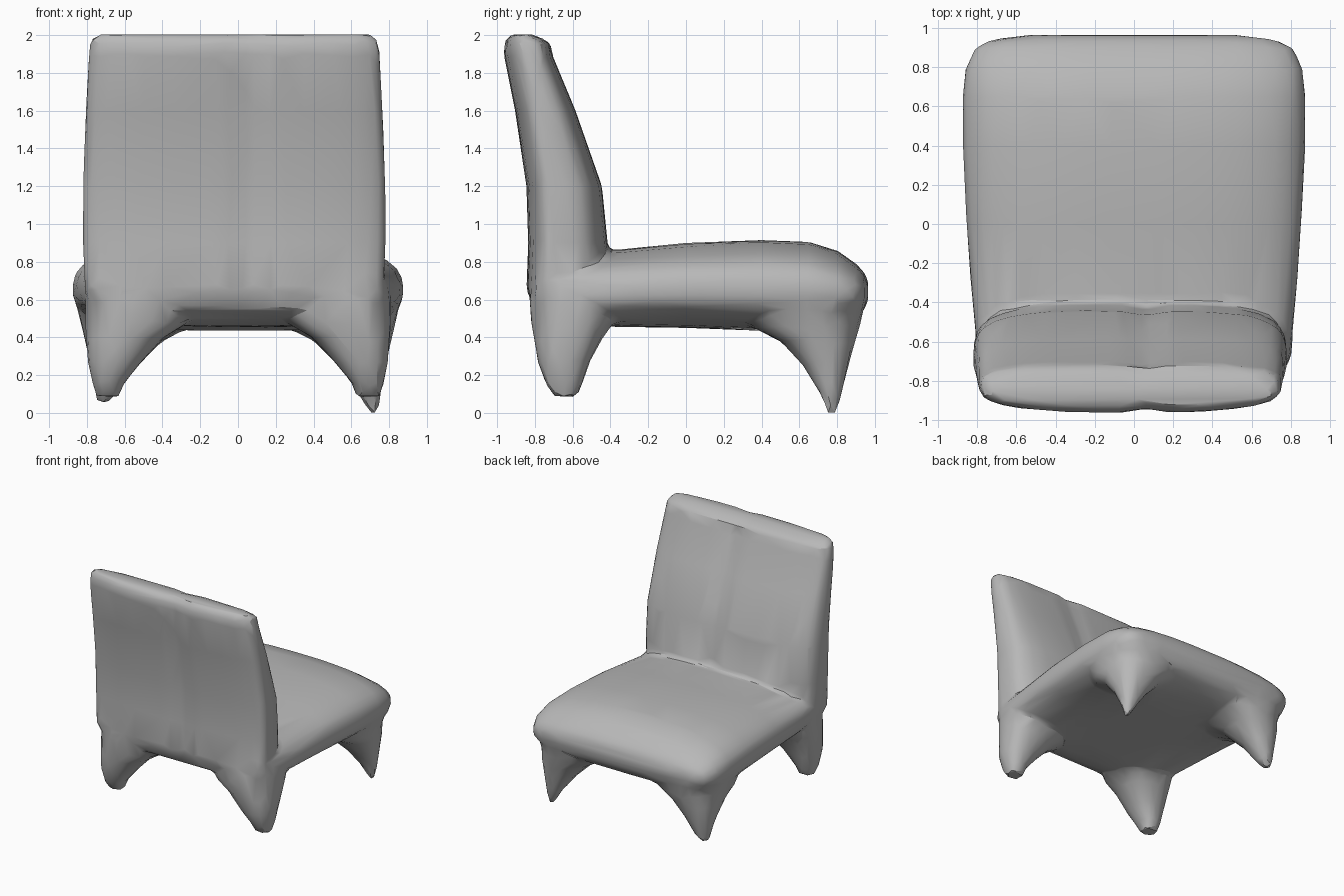
import bpy, bmesh, math

cube = bpy.data.objects.get("Cube")
if cube:
    bpy.data.objects.remove(cube, do_unlink=True)

bm = bmesh.new()


def loft(axis, sections, n_low, n_high, sides, groove=0.0):
    """Skin rounded-box rings: (position, x centre, x radius, low, widest level, high)."""
    rings = []
    for t, cx, rx, low, mid, high in sections:
        ring = []
        for i in range(sides):
            a = 2 * math.pi * i / sides
            c, s = math.cos(a), math.sin(a)
            n = n_high if s > 0 else n_low
            r = (abs(c) ** n + abs(s) ** n) ** (-1 / n)
            x = cx + rx * r * c
            depth = high - mid if s > 0 else mid - low
            depth -= groove * math.exp(-((x - 0.06) / 0.08) ** 2)
            o = mid + depth * r * s
            ring.append(bm.verts.new((x, t, o) if axis == "y" else (x, o, t)))
        rings.append(ring)
    for lower, upper in zip(rings, rings[1:]):
        for i in range(sides):
            j = (i + 1) % sides
            bm.faces.new((lower[i], lower[j], upper[j], upper[i]))
    bm.faces.new(rings[0])
    bm.faces.new(rings[-1])


# Seat cushion: y, half width, bottom, top
seat = [(-0.8, 0.74, 0.55, 0.78), (-0.7, 0.79, 0.5, 0.82),
        (-0.55, 0.81, 0.46, 0.85), (-0.35, 0.83, 0.455, 0.865),
        (0, 0.855, 0.45, 0.9), (0.4, 0.875, 0.435, 0.915),
        (0.65, 0.875, 0.435, 0.905), (0.8, 0.86, 0.455, 0.86),
        (0.9, 0.81, 0.5, 0.79), (0.94, 0.73, 0.54, 0.75), (0.965, 0.55, 0.59, 0.7)]
loft("y", [(y, 0, w, b, b + 0.45 * (t - b), t) for y, w, b, t in seat], 2.8, 2.7, 64)

# Leaning backrest with a shallow centre groove: z, half width, rear, front
back = [(0.54, 0.74, -0.8, -0.46), (0.65, 0.79, -0.845, -0.42),
        (0.9, 0.8, -0.835, -0.415), (1.2, 0.8, -0.845, -0.445),
        (1.6, 0.785, -0.905, -0.585), (1.9, 0.77, -0.965, -0.71),
        (1.955, 0.765, -0.965, -0.715), (1.985, 0.75, -0.945, -0.765),
        (2.005, 0.72, -0.925, -0.82)]
loft("z", [(z, -0.02, w, r, r + min(0.12, 0.5 * (f - r)), f) for z, w, r, f in back],
     2.6, 4, 128, groove=0.02)

# Flared legs: z, inner x, outer x, rear y, front y
for side in (-1, 1):
    rear_leg = [(0.62, 0.25, 0.81, -0.83, -0.34), (0.48, 0.26, 0.81, -0.82, -0.38),
                (0.4, 0.39, 0.805, -0.805, -0.44), (0.27, 0.51, 0.795, -0.785, -0.51),
                (0.15, 0.61, 0.77, -0.74, -0.55), (0.085, 0.62, 0.75, -0.7, -0.58)]
    front_leg = [(0.6, 0.24, 0.86, 0.3, 0.95), (0.46, 0.25, 0.83, 0.34, 0.92),
                 (0.38, 0.4, 0.81, 0.5, 0.895), (0.25, 0.53, 0.78, 0.62, 0.86),
                 (0.1, 0.64, 0.755, 0.71, 0.825)]
    tip = 0 if side > 0 else 0.05
    front_leg.append((tip, 0.695, 0.745, 0.745, 0.795))
    for leg in (rear_leg, front_leg):
        loft("z", [(z, side * (x0 + x1) / 2, (x1 - x0) / 2, y0, (y0 + y1) / 2, y1)
                   for z, x0, x1, y0, y1 in leg], 2.4, 2.4, 32)

bmesh.ops.recalc_face_normals(bm, faces=bm.faces)
mesh = bpy.data.meshes.new("chair_body")
bm.to_mesh(mesh)
bm.free()
chair = bpy.data.objects.new("chair_body", mesh)
bpy.context.collection.objects.link(chair)

# Fuse the parts into one soft skin, then simplify it to facets
remesh = chair.modifiers.new("fuse", "REMESH")
remesh.mode = "VOXEL"
remesh.voxel_size = 0.022
soften = chair.modifiers.new("soften", "SMOOTH")
soften.factor = 0.5
soften.iterations = 6
facet = chair.modifiers.new("facet", "DECIMATE")
facet.ratio = 0.03

graph = bpy.context.evaluated_depsgraph_get()
skin = bpy.data.meshes.new_from_object(chair.evaluated_get(graph))
chair.modifiers.clear()
chair.data = skin
bpy.data.meshes.remove(mesh)
skin.name = "chair_body"

# Plain grey finish
grey = bpy.data.materials.new("plain_grey")
grey.use_nodes = True
colour = (0.48, 0.48, 0.48, 1)
grey.diffuse_color = colour
grey.node_tree.nodes["Principled BSDF"].inputs["Base Color"].default_value = colour
skin.materials.clear()
skin.materials.append(grey)

bpy.ops.object.select_all(action="DESELECT")
chair.select_set(True)
bpy.context.view_layer.objects.active = chair
bpy.ops.object.shade_smooth_by_angle(angle=math.radians(25))
